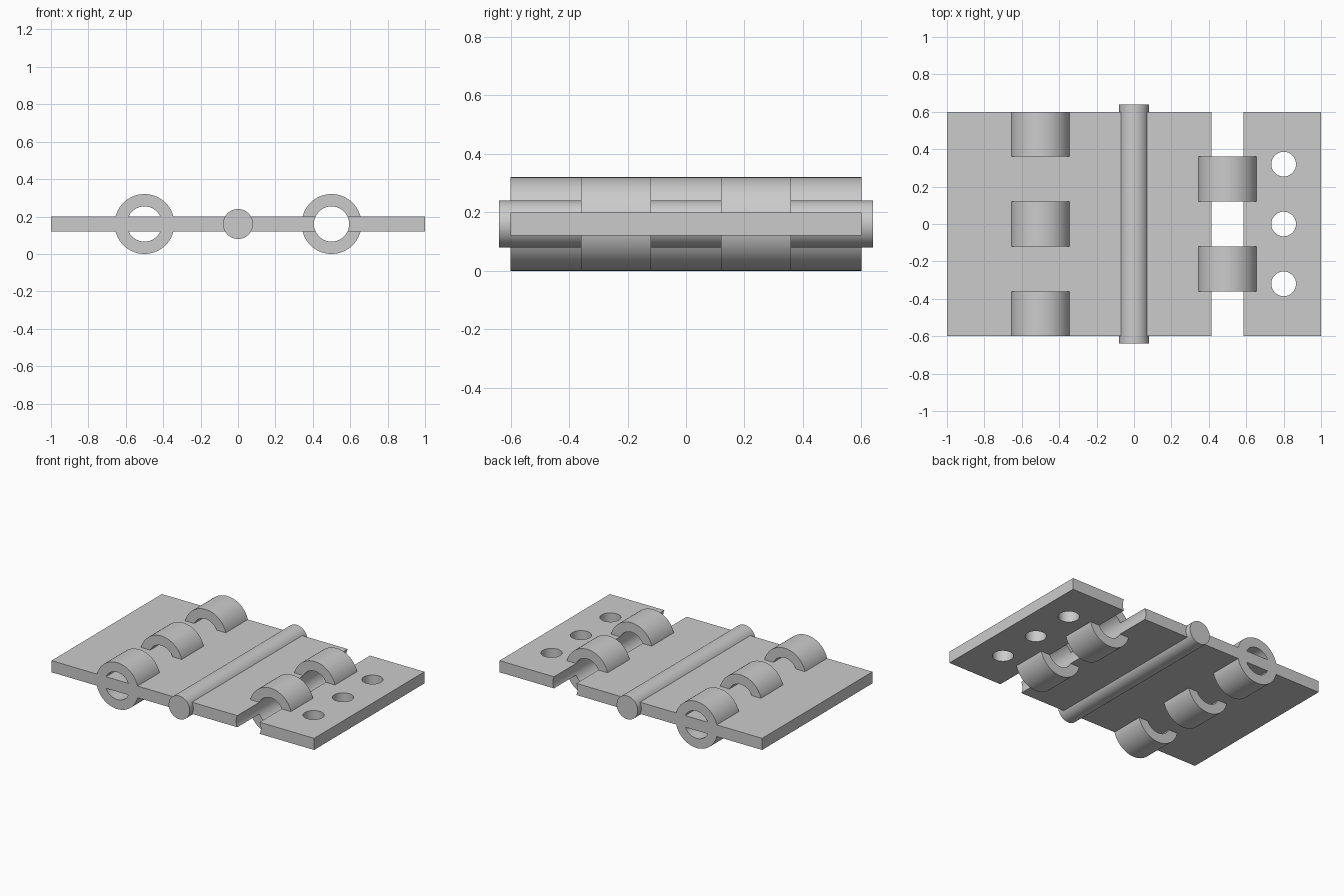
import bpy
import bmesh
import math

cube = bpy.data.objects.get("Cube")
if cube:
    bpy.data.objects.remove(cube, do_unlink=True)

# One plain steel grey
steel = bpy.data.materials.new("steel grey")
steel.use_nodes = True
GREY = (0.6, 0.6, 0.6, 1)
steel.diffuse_color = GREY
steel.node_tree.nodes["Principled BSDF"].inputs["Base Color"].default_value = GREY

SEGMENTS = 64
MID = 0.16          # height of the hinge plane
THICK = 0.08        # leaf thickness
DEPTH = 1.2         # leaf size along y
BARREL_X = 0.5      # distance of each barrel from the pin
OUTER, BORE = 0.16, 0.094
KNUCKLE = 0.24      # knuckle length


def select(obj):
    bpy.ops.object.select_all(action='DESELECT')
    obj.select_set(True)
    bpy.context.view_layer.objects.active = obj


def smooth(obj):
    select(obj)
    bpy.ops.object.shade_smooth_by_angle(angle=math.radians(30))


def finish(name, bm):
    bmesh.ops.recalc_face_normals(bm, faces=bm.faces)
    mesh = bpy.data.meshes.new(name)
    bm.to_mesh(mesh)
    bm.free()
    obj = bpy.data.objects.new(name, mesh)
    bpy.context.collection.objects.link(obj)
    mesh.materials.append(steel)
    return obj


def cylinder(name, location, radius, length, along_y=True):
    turn = (math.pi / 2, 0, 0) if along_y else (0, 0, 0)
    bpy.ops.mesh.primitive_cylinder_add(vertices=SEGMENTS, radius=radius, depth=length,
                                        location=location, rotation=turn)
    obj = bpy.context.object
    obj.name = name
    obj.data.materials.append(steel)
    return obj


def leaf(name, x0, x1):
    bm = bmesh.new()
    bmesh.ops.create_cube(bm, size=1)
    bmesh.ops.scale(bm, vec=(x1 - x0, DEPTH, THICK), verts=bm.verts)
    bmesh.ops.translate(bm, vec=((x0 + x1) / 2, 0, MID), verts=bm.verts)
    return finish(name, bm)


def knuckle(name, x, y):
    """Hollow ring along y, spun from a rectangular section."""
    bm = bmesh.new()
    h = KNUCKLE / 2
    corners = [(BORE, -h), (OUTER, -h), (OUTER, h), (BORE, h)]
    loops = []
    for i in range(SEGMENTS):
        a = 2 * math.pi * i / SEGMENTS
        loops.append([bm.verts.new((x + r * math.cos(a), y + dy, MID + r * math.sin(a)))
                      for r, dy in corners])
    for i, ring in enumerate(loops):
        following = loops[(i + 1) % SEGMENTS]
        for j in range(4):
            k = (j + 1) % 4
            bm.faces.new((ring[j], ring[k], following[k], following[j]))
    smooth(finish(name, bm))


def cut(target, cutter):
    cutter.hide_render = True
    mod = target.modifiers.new("cut", 'BOOLEAN')
    mod.operation = 'DIFFERENCE'
    mod.solver = 'EXACT'
    mod.object = cutter
    select(target)
    bpy.ops.object.modifier_apply(modifier=mod.name)
    bpy.data.objects.remove(cutter, do_unlink=True)


# Leaves: the right one is solid, the left one is bored and drilled
leaf("right_leaf", -1, 0)
left_leaf = leaf("left_leaf", 0, 1)
cut(left_leaf, cylinder("bore_cutter", (BARREL_X, 0, MID), BORE, DEPTH + 0.2))
for y in (-0.32, 0, 0.32):
    cut(left_leaf, cylinder("screw_hole_cutter", (0.8, y, MID), 0.066, 0.4, along_y=False))
smooth(left_leaf)

# Interleaved knuckles
for i, y in enumerate((-0.48, 0, 0.48)):
    knuckle(f"right_knuckle_{i + 1}", -BARREL_X, y)
for i, y in enumerate((-0.24, 0.24)):
    knuckle(f"left_knuckle_{i + 1}", BARREL_X, y)

# Central pin, slightly longer than the leaves
smooth(cylinder("hinge_pin", (0, 0, MID), 0.08, 1.28))
